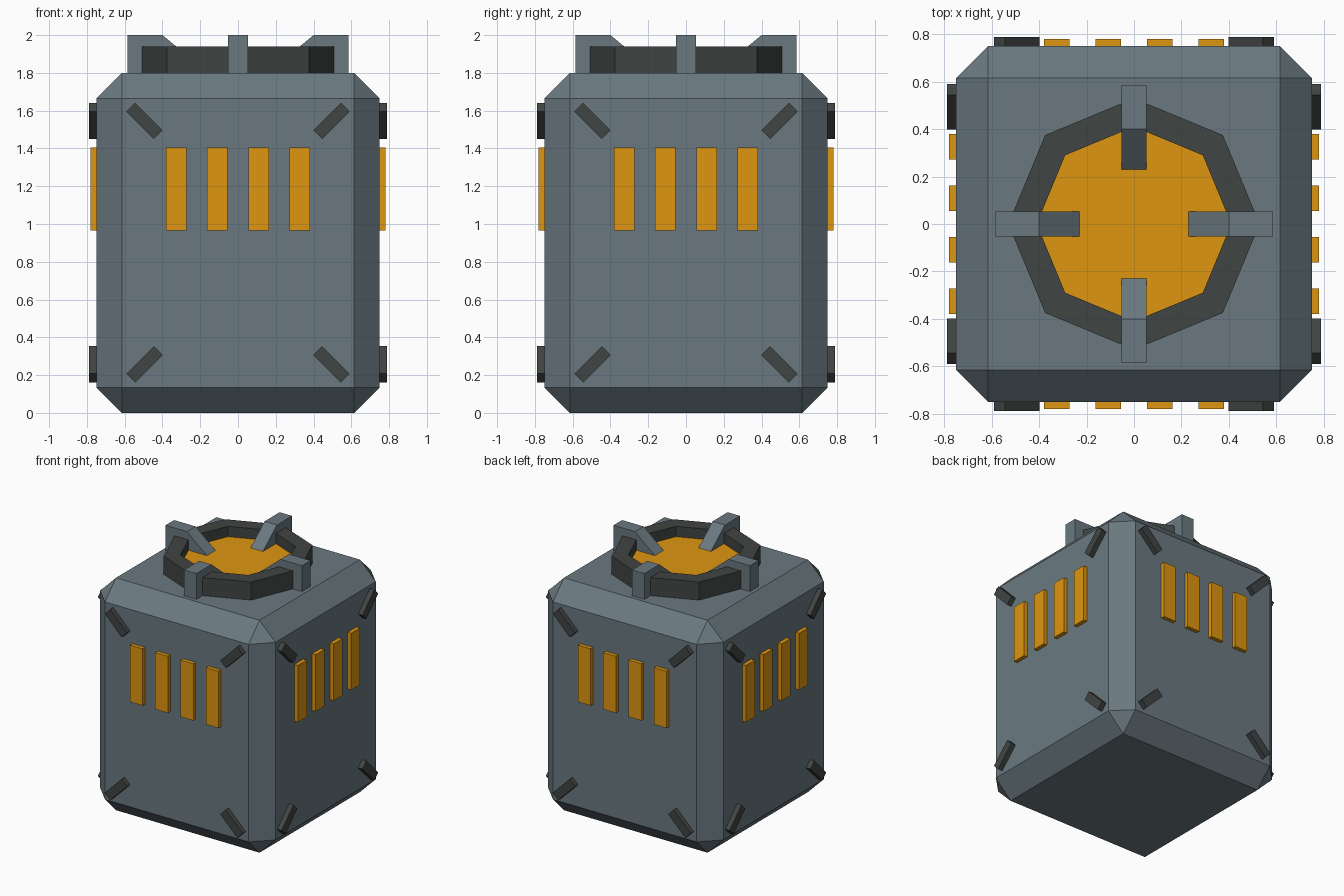
import bpy, bmesh
from math import pi, cos, sin
from mathutils import Matrix, Vector

if "Cube" in bpy.data.objects:
    bpy.data.objects.remove(bpy.data.objects["Cube"])


def material(name, rgb):
    m = bpy.data.materials.new(name)
    m.diffuse_color = (*rgb, 1)
    m.use_nodes = True
    m.node_tree.nodes["Principled BSDF"].inputs["Base Color"].default_value = m.diffuse_color
    return m


GREY = material("blue grey metal", (0.144, 0.191, 0.216))
DARK = material("dark metal", (0.051, 0.058, 0.056))
AMBER = material("amber", (0.73, 0.305, 0.005))


def finish(name, bm, mat, turn=0):
    bm.transform(Matrix.Rotation(turn, 4, 'Z'))
    bmesh.ops.recalc_face_normals(bm, faces=bm.faces)
    me = bpy.data.meshes.new(name)
    bm.to_mesh(me)
    bm.free()
    me.materials.append(mat)
    ob = bpy.data.objects.new(name, me)
    bpy.context.collection.objects.link(ob)
    return ob


def box(name, centre, size, mat, turn=0, tilt=0):
    bm = bmesh.new()
    bmesh.ops.create_cube(bm, size=1, matrix=Matrix.Translation(centre)
                          @ Matrix.Rotation(tilt, 4, 'Y')
                          @ Matrix.Diagonal((*size, 1)))
    return finish(name, bm, mat, turn)


# chamfered body
body = box("body", (0, 0, 0.9), (1.5, 1.5, 1.8), GREY)
bev = body.modifiers.new("chamfer", 'BEVEL')
bev.width, bev.segments = 0.135, 1

# octagonal collar with a square section
bm = bmesh.new()
section = [(0.53, 1.79), (0.53, 1.94), (0.41, 1.94), (0.41, 1.79)]
rings = [[bm.verts.new((r * cos(i * pi / 4), r * sin(i * pi / 4), z))
          for r, z in section] for i in range(8)]
for i in range(8):
    a, b = rings[i], rings[(i + 1) % 8]
    for j in range(4):
        k = (j + 1) % 4
        bm.faces.new((a[j], b[j], b[k], a[k]))
finish("collar", bm, DARK)

# glowing lid inside the collar
bm = bmesh.new()
lid = bm.faces.new([bm.verts.new((0.412 * cos(i * pi / 4), 0.412 * sin(i * pi / 4), 1.79))
                    for i in range(8)])
ext = bmesh.ops.extrude_face_region(bm, geom=[lid], use_keep_orig=True)
bmesh.ops.translate(bm, vec=(0, 0, 0.07),
                    verts=[v for v in ext["geom"] if isinstance(v, bmesh.types.BMVert)])
finish("lid", bm, AMBER)

# four-fold repeats: clamp on top, vents and corner studs on each side
for q in range(4):
    turn = q * pi / 2
    bm = bmesh.new()
    profile = [(0.585, 1.79), (0.585, 2.0), (0.40, 2.0), (0.23, 1.86), (0.23, 1.79)]
    face = bm.faces.new([bm.verts.new((x, -0.053, z)) for x, z in profile])
    ext = bmesh.ops.extrude_face_region(bm, geom=[face], use_keep_orig=True)
    bmesh.ops.translate(bm, vec=(0, 0.106, 0),
                        verts=[v for v in ext["geom"] if isinstance(v, bmesh.types.BMVert)])
    finish(f"clamp_{q}", bm, GREY, turn)

    for n, x in enumerate((-0.326, -0.109, 0.109, 0.326)):
        box(f"vent_{q}_{n}", (x, -0.755, 1.185), (0.108, 0.05, 0.44), AMBER, turn)

    for sx in (-1, 1):
        for level, z, sz in (("top", 1.546, 1), ("bottom", 0.257, -1)):
            box(f"stud_{q}_{level}_{'right' if sx > 0 else 'left'}",
                (sx * 0.495, -0.755, z), (0.205, 0.066, 0.066), DARK,
                turn, -sx * sz * pi / 4)
